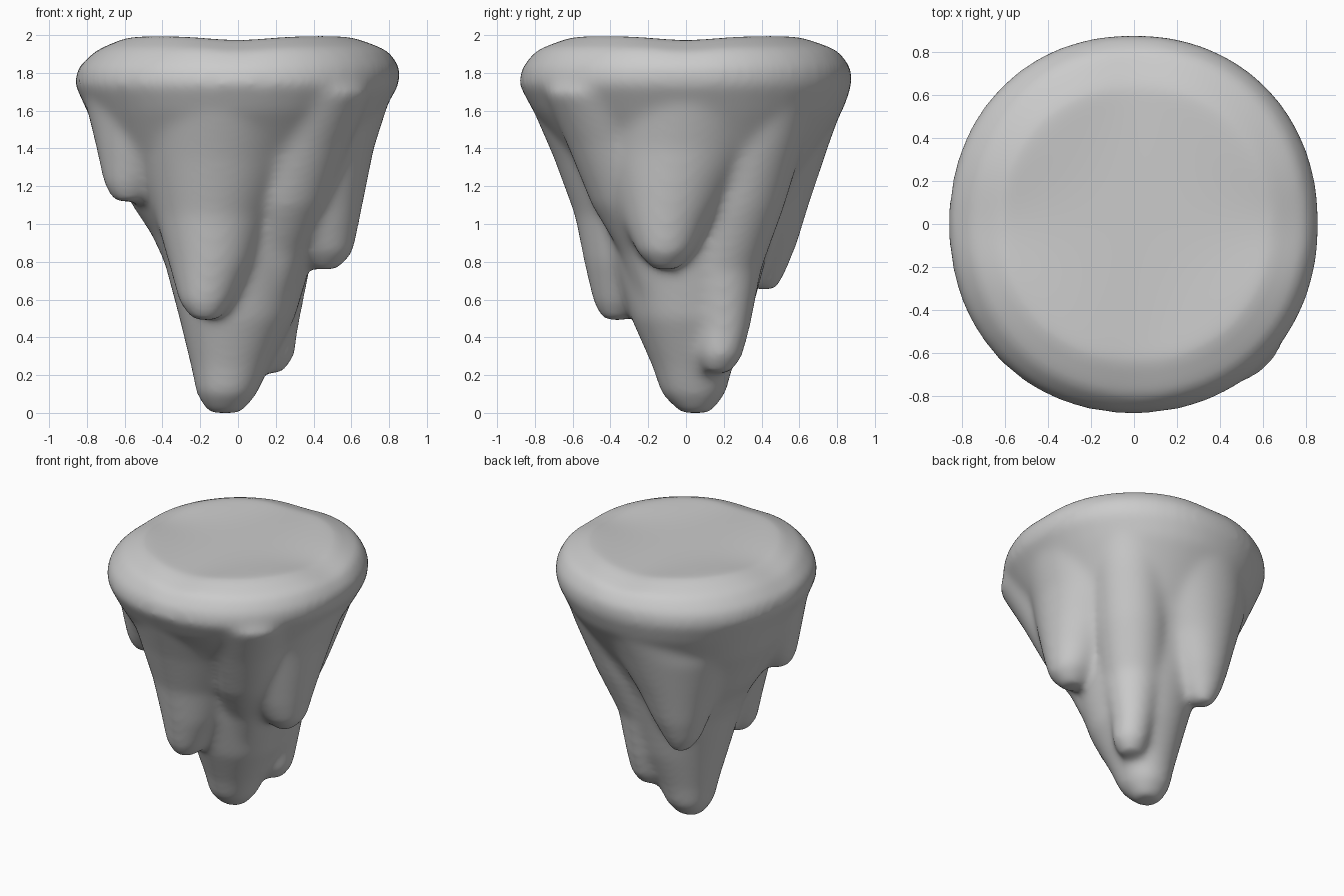
import bpy
import bmesh
from math import cos, exp, sin, tau

if "Cube" in bpy.data.objects:
    bpy.data.objects.remove(bpy.data.objects["Cube"])

SIDES = 48


def squircle(angle, power):
    c, s = cos(angle), sin(angle)
    grow = (abs(c) ** power + abs(s) ** power) ** (-1 / power)
    return c * grow, s * grow


def loft(bm, rings, power=2.0):
    """Closed tube through rings of (z, x, y, half_x, half_y), bottom to top."""
    loops = []
    for z, x, y, rx, ry in rings:
        loop = []
        for i in range(SIDES):
            u, v = squircle(tau * i / SIDES, power)
            loop.append(bm.verts.new((x + rx * u, y + ry * v, z)))
        loops.append(loop)
    for low, high in zip(loops, loops[1:]):
        for i in range(SIDES):
            j = (i + 1) % SIDES
            bm.faces.new((low[i], low[j], high[j], high[i]))
    bm.faces.new(loops[0][::-1])
    bm.faces.new(loops[-1])


def from_extents(z, x0, x1, y0, y1):
    return z, (x0 + x1) / 2, (y0 + y1) / 2, (x1 - x0) / 2, (y1 - y0) / 2


bm = bmesh.new()

# Core: tapering spike that flares into a rounded crown
core = [
    (0, -.16, .02, -.03, .13), (.1, -.22, .1, -.13, .21),
    (.25, -.25, .17, -.18, .25), (.5, -.31, .3, -.29, .34),
    (.8, -.39, .39, -.38, .42), (.95, -.46, .43, -.42, .46),
    (1.1, -.56, .49, -.49, .52), (1.25, -.64, .57, -.57, .6),
    (1.4, -.72, .65, -.66, .7), (1.6, -.8, .77, -.81, .83),
    (1.74, -.865, .855, -.885, .88), (1.83, -.85, .86, -.87, .875),
    (1.93, -.76, .8, -.8, .81), (2.0, -.62, .64, -.64, .64),
    (2.0, -.3, .3, -.3, .3),
]
loft(bm, [from_extents(*ring) for ring in core], 2.12)

# Hanging drips: (z, x, y, radius) from the tip up into the crown
drips = {
    "front": [(.49, -.17, -.37, .07), (.58, -.17, -.35, .14), (.8, -.14, -.31, .23),
              (1.05, -.13, -.28, .31), (1.35, -.1, -.27, .43), (1.65, -.06, -.31, .52)],
    "left": [(.76, .46, -.11, .07), (.85, .46, -.11, .15), (1.0, .41, -.1, .23),
             (1.2, .34, -.07, .34), (1.4, .26, -.03, .46), (1.65, .28, 0, .52)],
    "right": [(1.12, -.58, -.25, .08), (1.21, -.57, -.24, .14), (1.4, -.5, -.21, .25),
              (1.65, -.4, -.15, .41)],
    "back": [(.65, -.25, .42, .06), (.75, -.25, .4, .13), (.9, -.23, .39, .2),
             (1.1, -.2, .36, .29), (1.4, -.13, .28, .47), (1.65, -.04, .32, .52)],
    "low": [(.21, .17, .17, .07), (.3, .18, .18, .12), (.45, .18, .2, .14),
            (.76, .17, .19, .21), (1.09, .25, .27, .25), (1.42, .33, .35, .27),
            (1.65, .36, .38, .31)],
    "corner_ridge": [(.6, .14, -.12, .14), (.85, .2, -.18, .17), (1.1, .26, -.28, .22),
                     (1.42, .34, -.38, .25), (1.7, .43, -.47, .28)],
}
for path in drips.values():
    z, x, y, r = path[-1]
    buried_end = (z + .2, x * .7, y * .7, r * .9)
    loft(bm, [(z, x, y, r, r) for z, x, y, r in path + [buried_end]])

mesh = bpy.data.meshes.new("hanging_rock")
bm.to_mesh(mesh)
bm.free()
rock = bpy.data.objects.new("hanging_rock", mesh)
bpy.context.collection.objects.link(rock)

# Fuse everything into one melted surface
remesh = rock.modifiers.new("fuse", 'REMESH')
remesh.mode = 'VOXEL'
remesh.voxel_size = .02
soften = rock.modifiers.new("soften", 'SMOOTH')
soften.factor = .5
soften.iterations = 34
bpy.context.view_layer.objects.active = rock
rock.select_set(True)
for name in ("fuse", "soften"):
    bpy.ops.object.modifier_apply(modifier=name)

# Shallow cross-shaped dip on the top, leaving four raised corners
verts = rock.data.vertices
for v in verts:
    dip = .025 * exp(-(7 * v.co.x * v.co.y) ** 2)
    v.co.z -= dip * min(1, max(0, (v.co.z - 1.8) / .2))

# Rest the tip on the ground
ground = min(v.co.z for v in verts)
for v in verts:
    v.co.z -= ground
bpy.ops.object.shade_smooth()

# Plain stone colour
stone = bpy.data.materials.new("grey_stone")
stone.use_nodes = True
colour = (.6, .6, .6, 1)
stone.diffuse_color = colour
stone.node_tree.nodes["Principled BSDF"].inputs["Base Color"].default_value = colour
rock.data.materials.clear()
rock.data.materials.append(stone)
